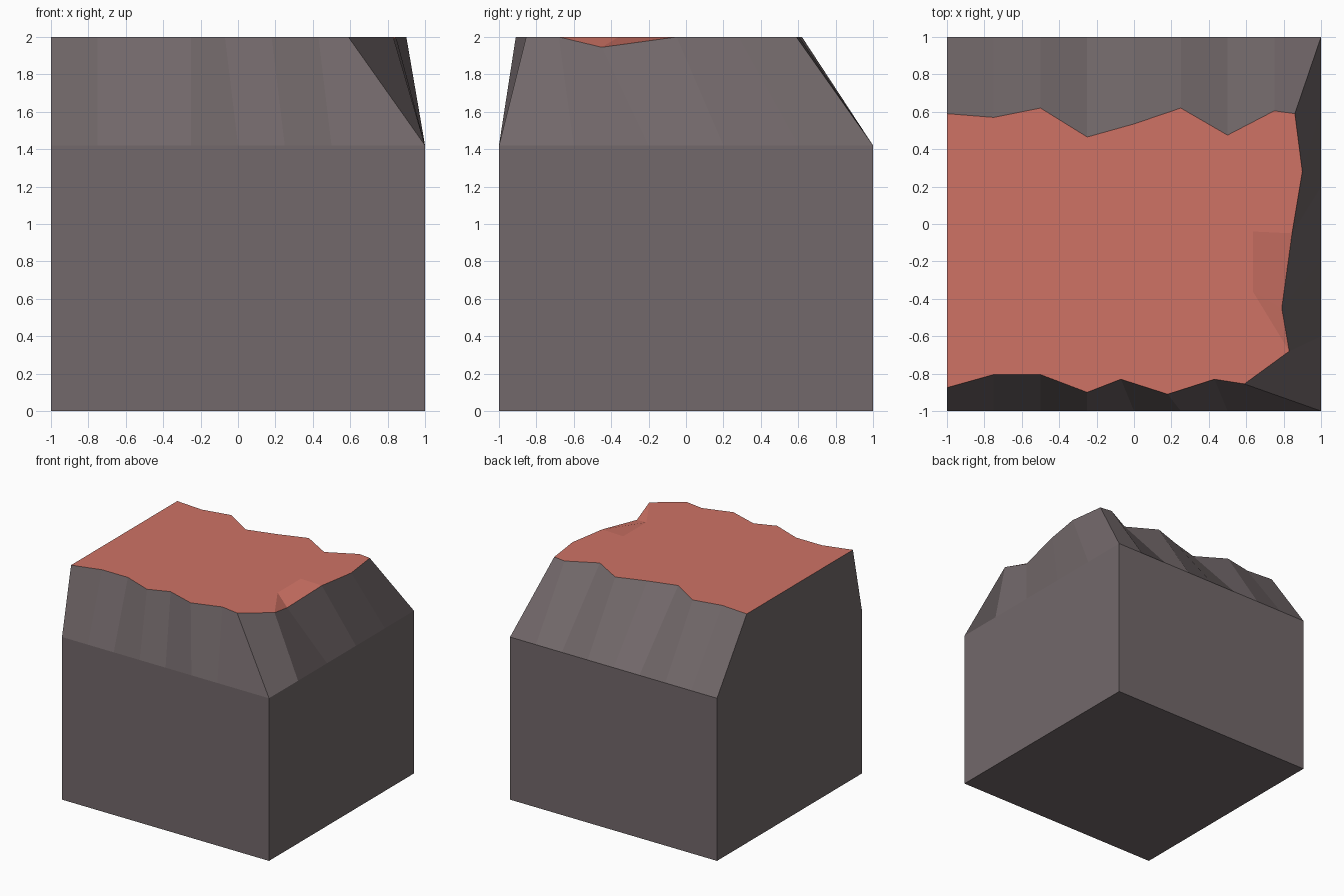
import bpy, bmesh

if "Cube" in bpy.data.objects:
    bpy.data.objects.remove(bpy.data.objects["Cube"])

RIM, TOP = 1.42, 2.0

# matching points: rim of the block (x, y) and broken edge of the top (x, y, z)
front_rim = [(x, -1) for x in (-1, -.75, -.5, -.25, 0, .25, .5, 1)]
right_rim = [(1, y) for y in (-.6, -.2, .2, .6, 1)]
back_rim = [(x, 1) for x in (.75, .5, .25, 0, -.25, -.5, -.75, -1)]
rim = [(x, y, RIM) for x, y in front_rim + right_rim + back_rim]

front_top = [(-1, -.875), (-.75, -.805), (-.5, -.805), (-.25, -.9), (-.07, -.83),
             (.18, -.91), (.43, -.83), (.59, -.855)]
right_top = [(.83, -.68), (.79, -.45), (.845, -.05), (.9, .28), (.86, .59)]
back_top = [(.75, .605), (.5, .475), (.25, .62), (0, .535), (-.25, .465),
            (-.5, .62), (-.75, .57), (-1, .59)]
edge = [(x, y, TOP) for x, y in front_top + right_top + back_top]
DIP = 9
edge[DIP] = (.79, -.45, 1.945)


def build(name, verts, faces, color):
    mesh = bpy.data.meshes.new(name)
    mesh.from_pydata(verts, [], faces)
    obj = bpy.data.objects.new(name, mesh)
    bpy.context.collection.objects.link(obj)
    mat = bpy.data.materials.new(name + "_colour")
    mat.diffuse_color = (*color, 1)
    mat.use_nodes = True
    mat.node_tree.nodes["Principled BSDF"].inputs["Base Color"].default_value = mat.diffuse_color
    mesh.materials.append(mat)
    bm = bmesh.new()
    bm.from_mesh(mesh)
    bmesh.ops.triangulate(bm, faces=[f for f in bm.faces if len(f.verts) > 4])
    bm.to_mesh(mesh)
    bm.free()
    return obj


# rock block: floor, upright walls, sloping cliff facets, flat left side
n = len(rim)
F, R = len(front_rim), len(front_rim) + len(right_rim)
floor = [(-1, -1, 0), (1, -1, 0), (1, 1, 0), (-1, 1, 0)]
b = 2 * n
faces = [(i, i + 1, n + i + 1, n + i) for i in range(n - 1)]
faces += [
    (b + 3, b + 2, b + 1, b),
    [b, b + 1] + list(range(F - 1, -1, -1)),
    [b + 1, b + 2] + list(range(R - 1, F - 2, -1)),
    [b + 2, b + 3] + list(range(n - 1, R - 2, -1)),
    [b + 3, b, 0, n, b - 1, n - 1],
]
build("rock_block", rim + edge + floor, faces, (.17, .14, .145))

# ground surface on top, with a small dent at the right edge
inner = [(.635, -.04, TOP), (.635, -.36, TOP)]
p, q = n, n + 1
surface = [
    list(range(DIP)) + [q, p] + list(range(DIP + 1, n)),
    (q, DIP, DIP + 1, p),
    (q, DIP - 1, DIP),
]
build("ground_surface", edge + inner, surface, (.62, .17, .13))
